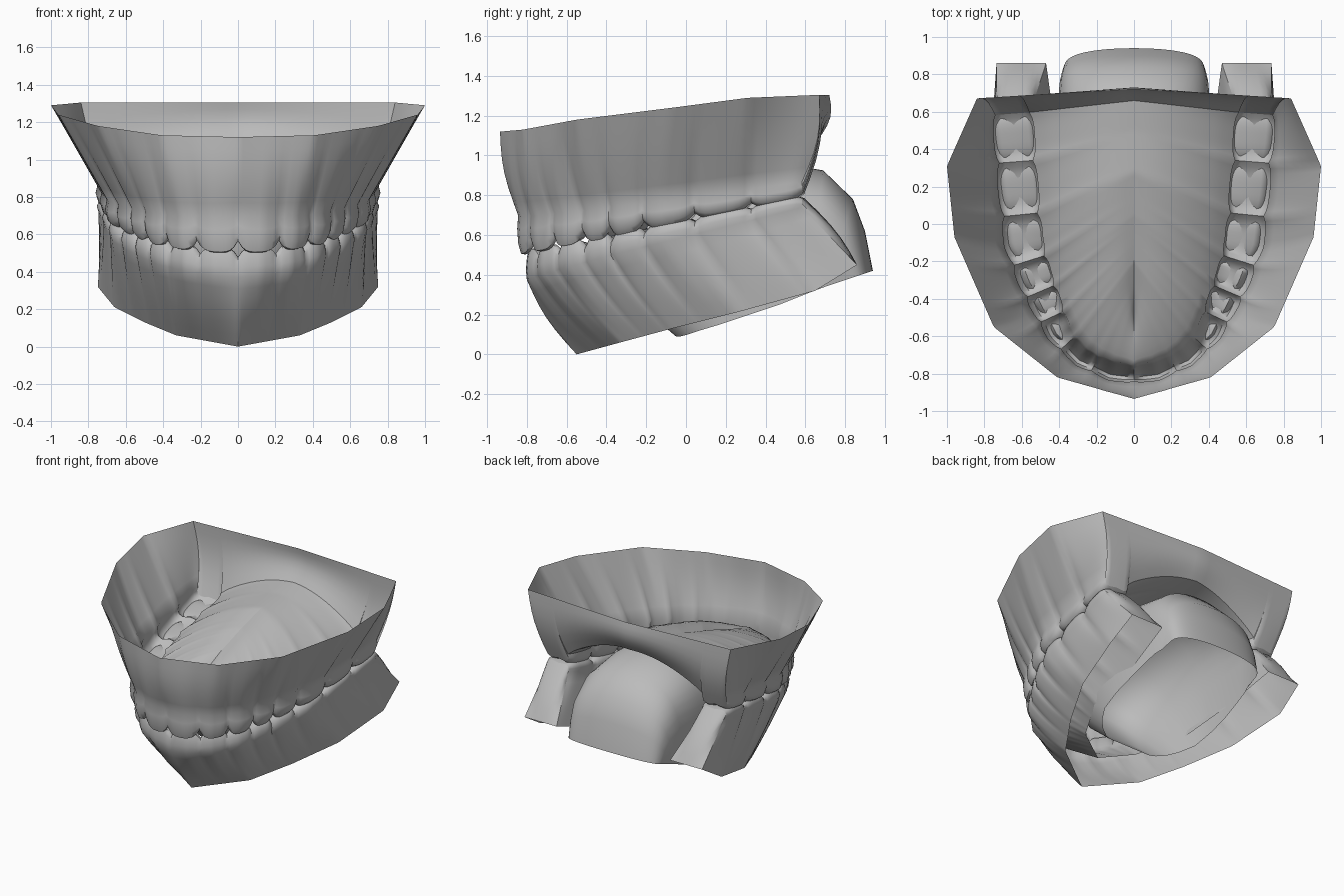
import bpy, math
from mathutils import Vector

if "Cube" in bpy.data.objects:
    bpy.data.objects.remove(bpy.data.objects["Cube"])

grey = bpy.data.materials.new("plaster grey")
grey.diffuse_color = (0.5, 0.5, 0.5, 1)
grey.use_nodes = True
grey.node_tree.nodes["Principled BSDF"].inputs["Base Color"].default_value = grey.diffuse_color


def interp(keys, u):
    """Piecewise linear lookup in rows of (u, values...)."""
    for a, b in zip(keys, keys[1:]):
        if u <= b[0]:
            t = (u - a[0]) / (b[0] - a[0])
            return [p + (q - p) * t for p, q in zip(a[1:], b[1:])]
    return list(keys[-1][1:])


def loft(name, rows):
    """Skin a grid of points, row by row."""
    n = len(rows[0])
    verts = [tuple(p) for r in rows for p in r]
    faces = [(i * n + j, i * n + j + 1, i * n + n + j + 1, i * n + n + j)
             for i in range(len(rows) - 1) for j in range(n - 1)]
    me = bpy.data.meshes.new(name)
    me.from_pydata(verts, [], faces)
    me.materials.append(grey)
    ob = bpy.data.objects.new(name, me)
    bpy.context.collection.objects.link(ob)
    return ob


# Half outlines keyed by position along the dental arch (0 = front, 1 = back)
ARCH = [(0, 0, -.80), (.08, .12, -.785), (.18, .28, -.71), (.29, .40, -.58), (.38, .47, -.43),
        (.48, .53, -.29), (.6, .59, -.10), (.78, .62, .20), (1, .65, .59)]
RIM = [(0, 0, -.935, 1.12), (.2, .41, -.82, 1.13), (.38, .75, -.55, 1.18),
       (.6, .96, -.07, 1.24), (.84, 1.0, .31, 1.29), (1, .84, .67, 1.305)]
BASE = [(0, 0, -.55, 0), (.25, .33, -.33, .06), (.45, .50, -.07, .13),
        (.65, .66, .25, .21), (.87, .75, .65, .32), (1, .735, .86, .45)]
INNER_BASE = [(0, 0, -.38, .15), (.3, .22, -.25, .2), (.55, .38, .05, .25),
              (.8, .42, .5, .33), (1, .47, .86, .45)]
HALF_DEPTH = [(0, .05), (.2, .055), (.4, .085), (.6, .105), (1, .11)]

# Boundaries between neighbouring teeth, and the samples along the arch
EDGES = [0, .135, .245, .34, .43, .54, .69, .855, 1.0]
HALF = [a + (b - a) * k / 10 for a, b in zip(EDGES, EDGES[1:]) for k in range(10)] + [1.0]
US = [-u for u in reversed(HALF[1:])] + HALF

# Crown cross-sections from cheek side to tongue side: (offset, height) pairs
INCISOR = [(1, 0), (1.1, .35), (1, .75), (.75, .98), (.4, 1), (0, .8), (-.4, .5), (-.8, .2), (-1, 0)]
MOLAR = [(1, 0), (1.08, .4), (.97, .8), (.65, 1), (0, .85), (-.65, 1), (-.95, .8), (-1.05, .4), (-1, 0)]


def mirrored(keys, u):
    p = Vector(interp(keys, abs(u)))
    if u < 0:
        p.x = -p.x
    return p


def arch(u):
    """Point on the arch and its outward normal in plan."""
    e = .04
    t = mirrored(ARCH, min(u + e, 1)) - mirrored(ARCH, max(u - e, -1))
    t.normalize()
    return mirrored(ARCH, u), Vector((t.y, -t.x))


def bulge(u):
    """1 over the middle of a tooth, 0 at the gap to the next one."""
    v = abs(u)
    for a, b in zip(EDGES, EDGES[1:]):
        if v <= b:
            return 1 - abs((2 * v - a - b) / (b - a)) ** 3.5
    return 0


def crown(u, upper):
    """Cross-section of the tooth row at one place on the arch."""
    v, f = abs(u), bulge(u)
    c, n = arch(u)
    d = interp(HALF_DEPTH, v)[0] * (.82 + .18 * f)
    mix = min(max((v - .25) / .15, 0), 1)
    if upper:
        shift, tip, high = 0, bite(c.y), .20 - .11 * v
    else:
        shift, tip, high = -.045 + .04 * v, bite(c.y) + .03, -(.16 - .09 * v)
    out = []
    for (b0, h0), (b1, h1) in zip(INCISOR, MOLAR):
        b, h = b0 + (b1 - b0) * mix, h0 + (h1 - h0) * mix
        p = c + n * (b * d + shift)
        h *= .68 + .32 * f
        out.append(Vector((p.x, p.y, tip + high * (1 - h))))
    return out


def bite(y):
    return .50 + .2 * (y + .8)


def palate_point(a, u, s):
    v = abs(u)
    my = -.48 + 1.14 * v
    top = interp([(-.48, .77), (-.2, .89), (.05, .97), (.28, 1.03), (.5, 1.05), (.7, 1.08)], my)[0]
    p = a.lerp(Vector((0, my, top)), s)
    p.z = a.z + (top - a.z) * math.sin(s * math.pi / 2) ** .85
    return p


# Upper jaw: flaring wall from the open rim, tooth row, then palate dome to the midline
STEPS, DOME = 6, 10


def wall_bow(t, v):
    """Small bow of the wall: forward at the front, backward at the rear corner."""
    return math.sin(math.pi * t) * (.035 * max(0, (v - .9) / .1) - .025 * (1 - v))


columns = []
for u in US:
    prof = crown(u, True)
    col = []
    for k in range(STEPS):
        p = mirrored(RIM, u).lerp(prof[0], k / STEPS)
        p.y += wall_bow(k / STEPS, abs(u))
        col.append(p)
    col += prof
    col += [palate_point(prof[-1], u, k / DOME) for k in range(1, DOME + 1)]
    columns.append(col)
loft("upper_jaw", columns)

# Back wall of the upper jaw between the rim and the palate edge
low = columns[0][STEPS:]
low = low + [Vector((-p.x, p.y, p.z)) for p in reversed(low[:-1])]
end = abs(low[0].x)
high = []
for p in low:
    f = max(-1, min(1, p.x / end))
    high.append(Vector((.84 * f, .72 - .05 * abs(f), 1.305)))
rows = []
for k in range(STEPS + 1):
    t = k / STEPS
    rows.append([a.lerp(b, t) + Vector((0, wall_bow(t, 1), 0)) for a, b in zip(high, low)])
loft("upper_back_wall", rows)

# Lower jaw: outer wall, tooth row and inner wall in one shell, open underneath
columns = []
for u in US:
    prof = crown(u, False)
    col = []
    for k in range(STEPS):
        t = k / STEPS
        p = mirrored(BASE, u).lerp(prof[0], t)
        p.y -= .03 * math.sin(math.pi * t) * (1 - abs(u))
        col.append(p)
    col += prof
    col += [prof[-1].lerp(mirrored(INNER_BASE, u), k / 5) for k in range(1, 6)]
    columns.append(col)
loft("lower_jaw", columns)

# Sloping rounded ends of the lower jaw arms
for side, label in ((-1, "left"), (1, "right")):
    prof = crown(side, False)
    a, b = mirrored(BASE, side), mirrored(INNER_BASE, side)
    m = len(prof) - 1
    rows = []
    for k in range(6):
        t = k / 5
        row = []
        for j, p in enumerate(prof):
            q = p.lerp(a.lerp(b, j / m), t)
            q.y += .03 * math.sin(math.pi * t) * math.sin(math.pi * j / m)
            row.append(q)
        rows.append(row)
    loft(label + "_lower_arm_end", rows)

# Tongue: barrel shaped shell, open underneath (top y z, bottom y z, half width)
TONGUE = [(.94, .42, .76, .36, .38), (.90, .62, .73, .35, .39), (.84, .78, .70, .34, .40),
          (.69, .925, .62, .31, .41), (.4, .975, .47, .25, .42), (.15, .985, .32, .20, .42),
          (-.2, .87, .17, .15, .40), (-.42, .70, .07, .12, .34), (-.46, .55, .01, .10, .28),
          (-.30, .30, -.03, .09, .22), (-.05, .09, -.05, .09, .18)]
rows = []
for ty, tz, by, bz, w in TONGUE:
    row = []
    for k in range(25):
        a = math.pi * k / 24
        b = max(math.sin(a), 0) ** .4
        row.append(Vector((w * math.cos(a), by + (ty - by) * b, bz + (tz - bz) * b)))
    rows.append(row)
loft("tongue", rows)

# Smooth shading with crisp edges kept
for ob in bpy.data.objects:
    ob.select_set(True)
    bpy.context.view_layer.objects.active = ob
bpy.ops.object.shade_smooth_by_angle(angle=math.radians(50))
